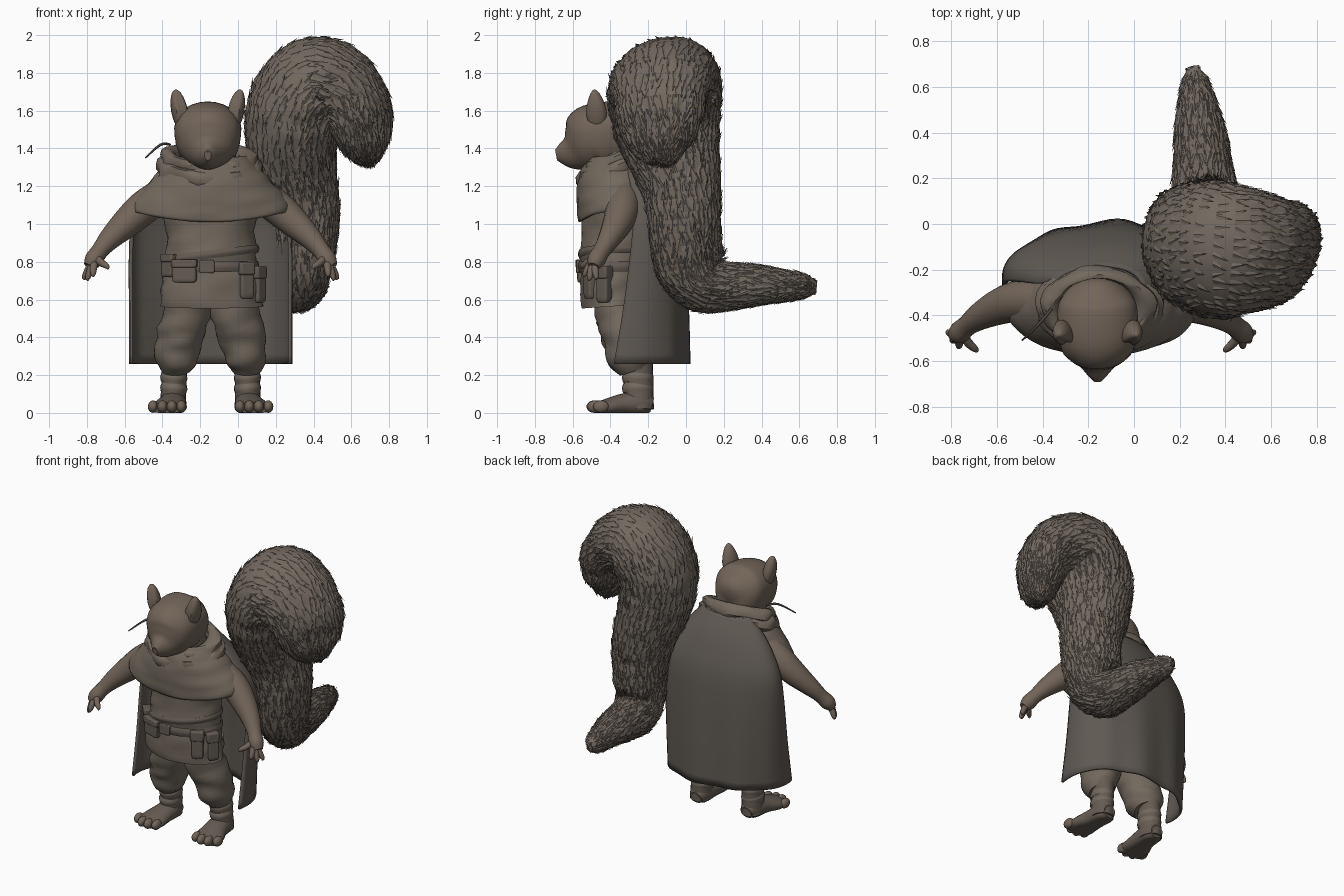
import bpy, bmesh, math, random
from mathutils import Vector, noise

if "Cube" in bpy.data.objects:
    bpy.data.objects.remove(bpy.data.objects["Cube"])

random.seed(4)
CX = -0.145  # body midline


def material(name, rgb):
    m = bpy.data.materials.new(name)
    m.diffuse_color = (*rgb, 1)
    m.use_nodes = True
    m.node_tree.nodes["Principled BSDF"].inputs["Base Color"].default_value = m.diffuse_color
    return m


FUR = material("fur", (.17, .13, .10))
TAIL = material("tail_fur", (.17, .14, .115))
CLOTH = material("cloth", (.17, .14, .11))
CAPE = material("cape_cloth", (.115, .10, .085))
LEATHER = material("leather", (.13, .105, .085))
DARK = material("dark", (.03, .025, .02))


def make(name, verts, faces, mat):
    me = bpy.data.meshes.new(name)
    me.from_pydata([tuple(v) for v in verts], [], faces)
    bm = bmesh.new()
    bm.from_mesh(me)
    bmesh.ops.recalc_face_normals(bm, faces=bm.faces[:])
    bm.to_mesh(me)
    bm.free()
    me.materials.append(mat)
    ob = bpy.data.objects.new(name, me)
    bpy.context.collection.objects.link(ob)
    return ob


def spline(pts, sub):
    """Catmull-Rom through rows of numbers."""
    out = []
    for i in range(len(pts) - 1):
        p = [pts[max(0, min(len(pts) - 1, i + k))] for k in (-1, 0, 1, 2)]
        for s in range(sub):
            t = s / sub
            out.append([.5 * (2 * b + (c - a) * t + (2 * a - 5 * b + 4 * c - d) * t * t
                              + (3 * b - a - 3 * c + d) * t ** 3) for a, b, c, d in zip(*p)])
    return out + [list(pts[-1])]


def tube(name, pts, mat, n=24, sub=4, wrinkle=0, cap=True):
    """Elliptical loft; rows are x, y, z, radius across, radius deep."""
    rows = spline(pts, sub)
    C = [Vector(r[:3]) for r in rows]
    N, verts = Vector((1, 0, 0)), []
    for i, r in enumerate(rows):
        T = (C[min(i + 1, len(C) - 1)] - C[max(i - 1, 0)]).normalized()
        N = (N - T * N.dot(T)).normalized()
        B = T.cross(N)
        for j in range(n):
            a = math.tau * j / n
            d = N * math.cos(a) * r[3] + B * math.sin(a) * r[4]
            q = C[i] + d
            k = 1 + wrinkle * noise.noise(Vector((q.x * 6, q.y * 6, q.z * 16)))
            verts.append(C[i] + d * k)
    m = len(rows)
    faces = [(i * n + j, i * n + (j + 1) % n, (i + 1) * n + (j + 1) % n, (i + 1) * n + j)
             for i in range(m - 1) for j in range(n)]
    if cap:
        faces += [tuple(range(n)), tuple(range((m - 1) * n, m * n))]
    return make(name, verts, faces, mat)


def ball(name, loc, size, mat, rot=(0, 0, 0)):
    bpy.ops.mesh.primitive_uv_sphere_add(segments=16, ring_count=10, radius=1, location=loc, rotation=rot)
    ob = bpy.context.object
    ob.name, ob.scale = name, size
    ob.data.materials.append(mat)
    return ob


def box(name, loc, size, mat, rot=(0, 0, 0)):
    bpy.ops.mesh.primitive_cube_add(size=1, location=loc, rotation=rot)
    ob = bpy.context.object
    ob.name, ob.scale = name, size
    ob.data.materials.append(mat)
    b = ob.modifiers.new("bevel", "BEVEL")
    b.width, b.segments = .15, 3
    return ob


# bushy tail: core loft from the root, up the stem and over the curl
N_TAIL = 44
tail = tube("tail", [
    (.26, .675, .665, .02, .03), (.27, .6, .67, .06, .065), (.29, .4, .675, .11, .1),
    (.305, .2, .67, .132, .128), (.32, .08, .69, .145, .15), (.335, .02, .77, .15, .175),
    (.35, 0, .9, .168, .185), (.35, -.01, 1.05, .185, .19), (.325, -.025, 1.2, .2, .208),
    (.29, -.06, 1.35, .225, .24), (.28, -.095, 1.5, .24, .28), (.31, -.11, 1.64, .245, .298),
    (.405, -.115, 1.745, .24, .298), (.52, -.125, 1.72, .215, .27), (.615, -.135, 1.63, .175, .25),
    (.655, -.135, 1.52, .14, .225), (.675, -.13, 1.42, .11, .175), (.69, -.12, 1.345, .06, .09),
    (.695, -.12, 1.325, .02, .03)],
    TAIL, n=N_TAIL, sub=5, wrinkle=.05)

# overlapping fur tufts that lie flat along the tail
tv, tf = [], []
me = tail.data
for p in list(me.polygons)[:-2]:
    i, j = divmod(p.index, N_TAIL)
    t = me.vertices[(i + 1) * N_TAIL + j].co - me.vertices[i * N_TAIL + j].co
    if t.length < 1e-5 or random.random() < .1:
        continue
    t.normalize()
    side = p.normal.cross(t)
    t = (t + side * random.uniform(-.4, .4)).normalized()
    w, L = random.uniform(.014, .024), random.uniform(.05, .085)
    c = p.center - t * .02 + side * random.uniform(-.01, .01)
    k = len(tv)
    tv += [c - side * w - p.normal * .002, c + p.normal * .006, c + side * w - p.normal * .002,
           c + t * L + p.normal * random.uniform(.004, .014)]
    tf += [(k, k + 1, k + 3), (k + 1, k + 2, k + 3)]
make("tail_tufts", tv, tf, TAIL)

# head with snout
head = tube("head", [(CX - .015, y, z, rx, rz) for y, z, rx, rz in [
    (-.24, 1.49, .03, .03), (-.265, 1.49, .1, .11), (-.33, 1.475, .158, .175), (-.42, 1.468, .172, .188),
    (-.5, 1.445, .168, .185), (-.56, 1.405, .14, .14), (-.61, 1.38, .088, .095),
    (-.66, 1.37, .045, .055), (-.688, 1.365, .018, .028)]], FUR, n=28)
for v in head.data.vertices:  # broader, flatter crown
    if v.co.y > -.58:
        v.co.x += (v.co.x - CX + .015) * .12 * max(0, min(1, (v.co.z - 1.45) / .12))
        v.co.z = 1.60 + (v.co.z - 1.60) * .85 if v.co.z > 1.60 else v.co.z
ball("nose", (CX - .015, -.682, 1.385), (.018, .01, .013), DARK)
tube("neck", [(CX, -.36, 1.2, .15, .14), (CX, -.38, 1.4, .13, .12)], FUR)

# torso in a belted tunic
tube("tunic", [(CX, -.375, .565, .275, .175), (CX, -.38, .66, .265, .18), (CX, -.375, .78, .245, .185),
               (CX, -.375, .86, .235, .185), (CX, -.37, 1.0, .245, .185), (CX, -.365, 1.15, .26, .185),
               (CX, -.36, 1.28, .17, .13)], CLOTH, n=36, wrinkle=.08)
for z, h, tilt in ((.775, .03, 0), (.84, .022, .03)):
    belt = tube("belt", [(CX, -.375, z - h, .25, .19), (CX, -.375, z, .258, .198), (CX, -.375, z + h, .25, .19)],
                LEATHER, n=36, cap=False)
    for v in belt.data.vertices:
        v.co.z += tilt * (v.co.x - CX) / .25
box("buckle", (CX - .02, -.568, .775), (.08, .03, .07), LEATHER)

# belt pouches
for x, y, z, sx, sz, a in [(-.28, -.53, .75, .13, .12, -.3), (-.36, -.47, .78, .08, .12, -.8),
                           (.04, -.5, .70, .075, .19, .45), (.105, -.43, .68, .07, .19, .9)]:
    box("pouch", (x, y, z), (sx, .065, sz), LEATHER, (0, 0, a))
    box("pouch_flap", (x, y - .006, z + sz * .34), (sx + .012, .068, sz * .36), LEATHER, (0, 0, a))

# shoulder mantle and rolled cowl
mantle = tube("mantle", [(CX, -.365, 1.01, .425, .205), (CX, -.365, 1.09, .395, .212), (CX, -.365, 1.18, .33, .212),
                         (CX, -.36, 1.27, .265, .2), (CX, -.36, 1.35, .2, .17)],
              CLOTH, n=48, wrinkle=.05, cap=False)
for v in mantle.data.vertices:
    v.co.z += .33 * (v.co.x - CX) ** 2
mantle.modifiers.new("thickness", "SOLIDIFY").thickness = .015
for R, r, z, y in ((.215, .045, 1.29, -.375), (.195, .04, 1.345, -.365)):
    bpy.ops.mesh.primitive_torus_add(major_segments=36, minor_segments=10, major_radius=R, minor_radius=r,
                                     location=(CX - .01, y, z), rotation=(.36, .05, 0))
    cowl = bpy.context.object
    cowl.name, cowl.scale = "cowl", (1.08, .8, 1.1)
    cowl.data.materials.append(CLOTH)
    for v in cowl.data.vertices:
        v.co *= 1 + .14 * noise.noise(v.co * 9)
tube("cowl_twig", [(-.36, -.37, 1.42, .007, .007), (-.41, -.43, 1.42, .007, .007),
                   (-.49, -.51, 1.35, .004, .004)], LEATHER, n=6)

# long cape, open at the front, slightly skewed, edges curling inwards
NC, cv = 48, []
rows = spline([(.26, .425, -.34, .005), (.55, .425, -.3, 0), (.85, .425, -.27, -.012), (1.03, .41, -.26, -.03),
               (1.16, .355, -.27, -.07), (1.27, .275, -.29, -.12), (1.37, .18, -.3, -.19)], 4)
for z, w, yf, yb in rows:
    for j in range(NC + 1):
        t = math.pi * 1.12 * (j / NC - .5)
        s, c = math.sin(t), math.cos(t)
        f = yf + .07 if t < 0 else yf
        fold = .012 * math.sin(t * 9) * max(0, 1.1 - z) * max(0, c)
        x = math.copysign(abs(s) ** .93, s) * w
        cv.append((CX + x, f + (yb - f) * math.copysign(abs(c) ** .95, c) + fold + .07 * x, z))
cf = [(i * (NC + 1) + j, i * (NC + 1) + j + 1, (i + 1) * (NC + 1) + j + 1, (i + 1) * (NC + 1) + j)
      for i in range(len(rows) - 1) for j in range(NC)]
cape = make("cape", cv, cf, CAPE)
sol = cape.modifiers.new("thickness", "SOLIDIFY")
sol.thickness, sol.offset = .016, 0

# paired parts
for s, side in ((-1, "left"), (1, "right")):
    def limb(name, pts, mat, **kw):
        return tube(f"{side}_{name}", [(CX + s * p[0], p[1], p[2], p[3], p[-1]) for p in pts], mat, **kw)

    # ear: leaf leaning outwards, hollow at the front
    ear = ball(f"{side}_ear", (CX - .015 + s * .15, -.48, 1.60), (.042, .062, .115), FUR, (0, s * .2, -s * .3))
    for v in ear.data.vertices:
        if v.co.y < -.1:
            v.co.y += .5 * max(0, .75 - abs(v.co.x)) * abs(v.co.y)
        v.co.y *= 1 - .3 * max(0, v.co.z)
    ball(f"{side}_eye", (CX - .015 + s * .118, -.562, 1.46), (.014, .014, .014), DARK)

    # arm, hand and fingers
    limb("arm", [(.24, -.33, 1.17, .085), (.35, -.335, 1.09, .09), (.44, -.36, 1.01, .08), (.53, -.405, .925, .06),
                 (.585, -.445, .86, .046), (.62, -.475, .81, .048), (.645, -.49, .775, .03)], FUR, n=18)
    for dx, y, z in ((.668, -.475, .72), (.65, -.51, .715), (.622, -.535, .735), (.548, -.55, .775)):
        limb("finger", [(.61, -.475, .83, .02), ((.615 + dx) / 2, y * .5 - .245, z * .5 + .41, .02),
                        (dx, y, z, .014), (dx - .003, y - .004, z - .015, .003)], FUR, n=10, sub=3)

    # baggy trousers, bound boots and toes
    limb("trouser_leg", [(.11, -.35, .66, .14, .15), (.13, -.345, .53, .13, .135), (.16, -.32, .42, .123, .132),
                         (.18, -.3, .33, .115, .128), (.185, -.28, .27, .105, .12), (.185, -.265, .225, .08, .09)],
         CLOTH, n=28, wrinkle=.16)
    limb("boot_shaft", [(.19, -.255, .27, .07, .08), (.195, -.25, .15, .066, .077), (.2, -.25, .02, .07, .08)],
         LEATHER, n=20)
    for z in (.185, .13):
        limb("boot_wrap", [(.193, -.255, z + .024, .066, .078), (.195, -.255, z, .072, .084),
                           (.197, -.255, z - .024, .066, .078)], CLOTH, n=20)
    foot = limb("foot", [(.195, -.18, .04, .045, .04), (.197, -.23, .05, .068, .07), (.205, -.33, .045, .078, .058),
                         (.22, -.42, .03, .095, .045), (.225, -.48, .025, .085, .03)], LEATHER, n=20)
    for v in foot.data.vertices:
        v.co.z = max(v.co.z, 0)
    for k in range(4):
        dx, y = .155 + .05 * k, (-.47, -.485, -.48, -.45)[k]
        ball(f"{side}_toe", (CX + s * dx, y, .033), (.027, .042, .033), FUR)

# soft shading with crisp folds
bpy.ops.object.select_all(action="DESELECT")
for ob in bpy.context.scene.objects:
    if ob.type == "MESH" and ob.name != "tail_tufts":
        ob.select_set(True)
        bpy.context.view_layer.objects.active = ob
bpy.ops.object.shade_smooth_by_angle(angle=math.radians(40))
